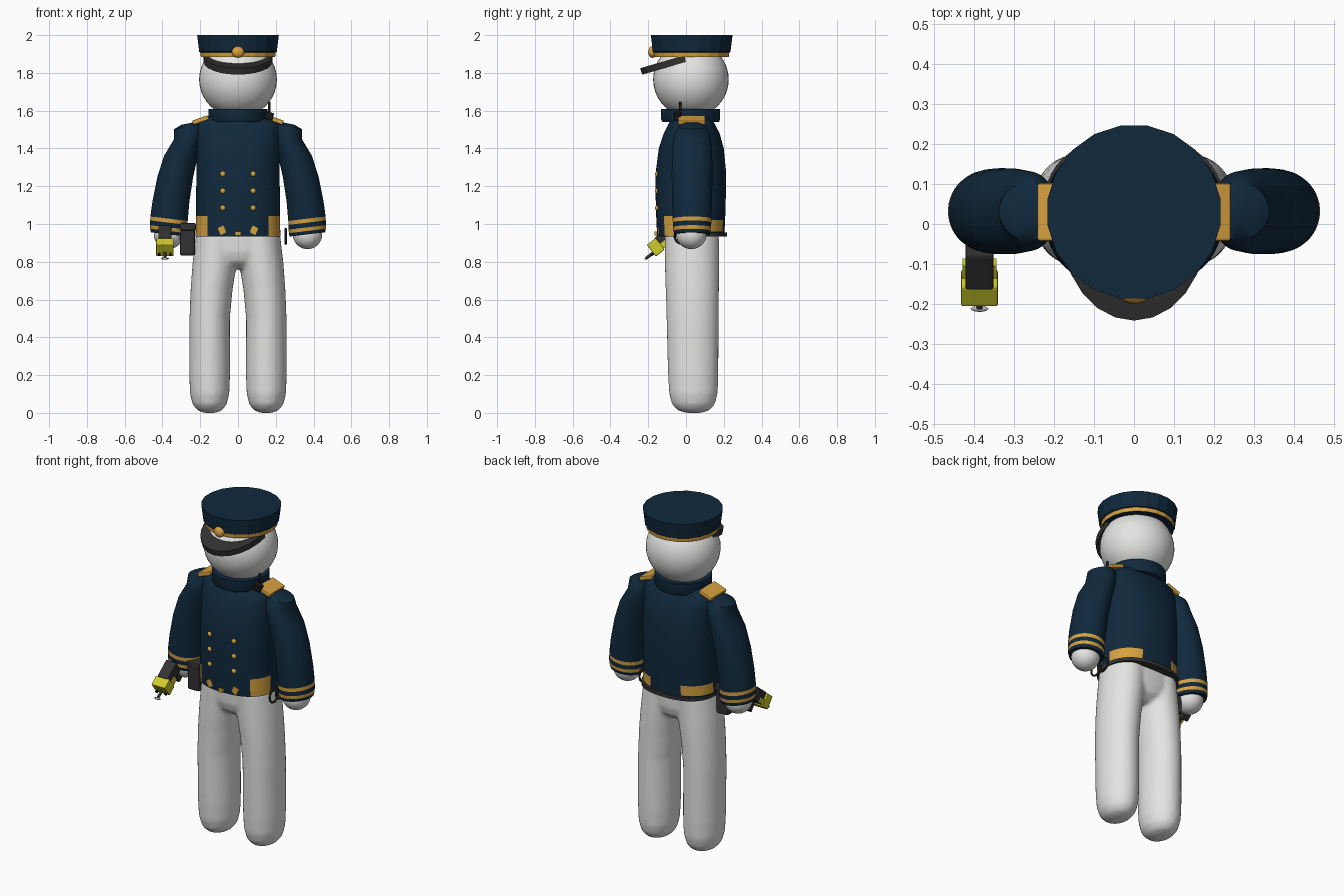
import bpy, bmesh, math
from mathutils import Matrix, Vector

cube = bpy.data.objects.get("Cube")
if cube:
    bpy.data.objects.remove(cube, do_unlink=True)


def material(name, r, g, b):
    m = bpy.data.materials.new(name)
    m.use_nodes = True
    m.diffuse_color = (r, g, b, 1)
    bsdf = next(n for n in m.node_tree.nodes if n.type == "BSDF_PRINCIPLED")
    bsdf.inputs["Base Color"].default_value = (r, g, b, 1)
    bsdf.inputs["Roughness"].default_value = 0.7
    return m


NAVY = material("navy cloth", 0.005, 0.022, 0.046)
GOLD = material("gold trim", 0.68, 0.36, 0.05)
WHITE = material("off white", 0.78, 0.78, 0.77)
GREY = material("dark grey", 0.032, 0.032, 0.032)
BLACK = material("black", 0.009, 0.009, 0.01)
YELLOW = material("yellow plastic", 0.62, 0.6, 0.025)
SILVER = material("silver", 0.5, 0.5, 0.5)


def finish(name, bm, mats, smooth=40):
    bmesh.ops.recalc_face_normals(bm, faces=bm.faces[:])
    mesh = bpy.data.meshes.new(name)
    bm.to_mesh(mesh)
    bm.free()
    for m in mats:
        mesh.materials.append(m)
    ob = bpy.data.objects.new(name, mesh)
    bpy.context.collection.objects.link(ob)
    if smooth:
        bpy.ops.object.select_all(action="DESELECT")
        ob.select_set(True)
        bpy.context.view_layer.objects.active = ob
        bpy.ops.object.shade_smooth_by_angle(angle=math.radians(smooth))
    return ob


def oval(a, rx, ry, power):
    c, s = math.cos(a), math.sin(a)
    return (math.copysign(abs(c) ** (2 / power), c) * rx,
            math.copysign(abs(s) ** (2 / power), s) * ry)


def add_loft(bm, rings, n=48, power=2.0, tilt=None, rule=None):
    """Skin horizontal ovals given as (z, cx, cy, rx, ry)."""
    loops = []
    for z, cx, cy, rx, ry in rings:
        slope = tilt(z) if tilt else 0
        loop = []
        for i in range(n):
            x, y = oval(2 * math.pi * (i + 0.5) / n, rx, ry, power)
            loop.append(bm.verts.new((cx + x, cy + y, z + slope * x)))
        loops.append(loop)
    for k, (a, b) in enumerate(zip(loops, loops[1:])):
        for i in range(n):
            j = (i + 1) % n
            f = bm.faces.new((a[i], a[j], b[j], b[i]))
            if rule:
                f.material_index = rule(k, f.calc_center_median())
    bm.faces.new(loops[0])
    bm.faces.new(loops[-1])


def loft(name, rings, mats, smooth=40, **kw):
    bm = bmesh.new()
    add_loft(bm, rings, **kw)
    return finish(name, bm, mats, smooth)


def ball(name, loc, scale, mat, seg=32):
    bm = bmesh.new()
    bmesh.ops.create_uvsphere(bm, u_segments=seg, v_segments=seg // 2, radius=1,
                              matrix=Matrix.LocRotScale(Vector(loc), None, Vector(scale)))
    return finish(name, bm, [mat], 60)


def box(name, loc, size, mat, rot=(0, 0, 0), bevel=0.0):
    bm = bmesh.new()
    bmesh.ops.create_cube(bm, size=1, matrix=Matrix.Diagonal((*size, 1)))
    if bevel:
        bmesh.ops.bevel(bm, geom=bm.edges[:], offset=bevel, segments=2, profile=0.5, affect="EDGES")
    ob = finish(name, bm, [mat], 0)
    ob.location, ob.rotation_euler = loc, rot
    return ob


def rod(name, loc, radius, length, mat, rot=(0, 0, 0)):
    bm = bmesh.new()
    bmesh.ops.create_cone(bm, cap_ends=True, segments=12, radius1=radius, radius2=radius, depth=length)
    ob = finish(name, bm, [mat])
    ob.location, ob.rotation_euler = loc, rot
    return ob


# Trousers: two legs and a pelvis fused into one soft surface
bm = bmesh.new()
LEG = [(0, .15, .03, .04), (.014, .15, .066, .085), (.045, .15, .09, .113),
       (.1, .15, .104, .128), (.2, .15, .108, .133), (.5, .15, .107, .138),
       (.65, .14, .111, .141), (.72, .132, .114, .143), (.8, .122, .118, .144),
       (.95, .108, .114, .144)]
for side in (1, -1):
    add_loft(bm, [(z, side * cx, .04 - .01 * z, rx, ry) for z, cx, rx, ry in LEG])
add_loft(bm, [(.765, 0, .032, .06, .08), (.8, 0, .032, .14, .125),
              (.85, 0, .031, .232, .14), (.95, 0, .03, .222, .145)], power=2.3)
trousers = finish("trousers", bm, [WHITE])
remesh = trousers.modifiers.new("fuse", "REMESH")
remesh.mode, remesh.voxel_size, remesh.use_smooth_shade = "VOXEL", 0.012, True
soften = trousers.modifiers.new("soften", "SMOOTH")
soften.factor, soften.iterations = 0.5, 6


# Jacket, with gold tabs on the front and back of the hem
def hem_colour(k, c):
    front = k in (0, 1, 2) and c.y < 0 and abs(c.x) > .165
    back = k == 1 and c.y > .06 and abs(c.x) > .1
    return 1 if front or back else 0


POWER = 2.4
loft("jacket", [(.937, 0, .025, .224, .178), (.96, 0, .025, .224, .179),
                (1.02, 0, .025, .223, .182), (1.043, 0, .025, .222, .183),
                (1.15, 0, .025, .222, .186), (1.27, 0, .026, .22, .187),
                (1.4, 0, .028, .22, .172), (1.48, 0, .03, .225, .148),
                (1.53, 0, .03, .222, .122), (1.56, 0, .03, .185, .104),
                (1.58, 0, .03, .14, .09)], [NAVY, GOLD], n=72, power=POWER, rule=hem_colour)
loft("collar", [(.0 + z, 0, .025, r, r) for z, r in ((1.54, .15), (1.555, .157), (1.61, .157))],
     [NAVY], n=32)
loft("belt", [(.934, 0, .036, .226, .182), (.955, 0, .036, .226, .182)], [GREY], power=POWER)
box("buckle", (0, -.157, .95), (.03, .02, .02), GOLD)


def chest_y(x):
    return .026 - .185 * (1 - (abs(x) / .221) ** POWER) ** (1 / POWER)


for side, word in ((1, "left"), (-1, "right")):
    x = side * .08
    for i, z in enumerate((1.265, 1.175, 1.085)):
        ball(f"{word}_button_{i + 1}", (x, chest_y(x), z), (.015, .012, .015), GOLD, 12)
    box(f"{word}_hem_tab", (side * .085, chest_y(x) + .006, .967), (.035, .008, .04), GOLD,
        (0, side * .5, 0))

    # Sleeve with two cuff stripes, rounded shoulder
    arm = [(.945, .367, .094, .094), (.963, .367, .098, .099), (.982, .367, .099, .101),
           (1.007, .366, .099, .102), (1.028, .365, .099, .103), (1.12, .355, .098, .106),
           (1.25, .332, .095, .108), (1.36, .302, .09, .107), (1.45, .265, .073, .1),
           (1.48, .262, .076, .092), (1.518, .26, .078, .072), (1.535, .25, .05, .035)]
    loft(f"{word}_sleeve", [(z, side * cx, .032, rx, ry) for z, cx, rx, ry in arm], [NAVY, GOLD],
         tilt=lambda z, s=side: s * (.12 if z < 1.1 else -.2 if z > 1.46 else 0),
         rule=lambda k, c: int(k in (1, 3)))
    ball(f"{word}_hand", (side * .368, .028, .945), (.078, .08, .078), WHITE)
    box(f"{word}_epaulette", (side * .198, .03, 1.55), (.088, .145, .024), GOLD,
        (0, side * .35, 0), .006)

# Head and cap
ball("head", (0, .026, 1.765), (.206, .2, .2), WHITE, 40)
loft("cap", [(1.885, 0, .03, .199, .199), (1.908, 0, .03, .202, .202), (1.912, 0, .03, .208, .208),
             (2.0, 0, .03, .219, .219)], [NAVY, GOLD], smooth=0, n=20,
     rule=lambda k, c: int(k == 0))
ball("cap_badge", (0, -.178, 1.91), (.033, .022, .031), GOLD, 16)

# Sloping half-oval peak
bm = bmesh.new()
rim = []
for i in range(13):
    a = math.pi + math.pi * i / 12
    x, y = .182 * math.cos(a), -.01 + .232 * math.sin(a)
    rim.append(bm.verts.new((x, y, 1.895 + .29 * y)))
face = bm.faces.new(rim)
extruded = bmesh.ops.extrude_face_region(bm, geom=[face])["geom"]
bmesh.ops.translate(bm, vec=(0, .01, -.034),
                    verts=[v for v in extruded if isinstance(v, bmesh.types.BMVert)])
finish("cap_peak", bm, [GREY], 0)

# Shoulder radio
box("radio", (.165, -.045, 1.572), (.045, .035, .04), BLACK, (0, .25, 0), .004)
rod("radio_antenna", (.165, -.03, 1.61), .007, .07, BLACK)

# Hip holster on the right, cuff rings on the left
box("holster", (-.268, .0, .915), (.08, .09, .165), GREY, bevel=.012)
box("holster_flap", (-.266, -.002, .985), (.086, .098, .04), GREY, bevel=.008)
for i in range(2):
    bpy.ops.mesh.primitive_torus_add(major_segments=24, minor_segments=8, major_radius=.04,
                                     minor_radius=.006, rotation=(0, math.pi / 2, 0),
                                     location=(.253, -.02 + .06 * i, .935))
    ring = bpy.context.object
    ring.name = f"restraint_ring_{i + 1}"
    ring.data.materials.append(GREY)
    bpy.ops.object.shade_smooth_by_angle()

# Stun device in the right hand, pointing forward and down
PITCH = math.radians(38)
AIM = Matrix.Rotation(PITCH, 3, "X")
ORIGIN = Vector((-.387, -.16, .877))


def device(name, offset, size, mat, bevel=0.0):
    return box(name, ORIGIN + AIM @ Vector(offset), size, mat, (PITCH, 0, 0), bevel)


device("device_head", (0, 0, 0), (.092, .06, .078), YELLOW, .005)
device("device_body", (0, .08, .006), (.07, .11, .074), GREY, .006)
device("device_side_stripe", (0, .045, -.015), (.084, .05, .03), YELLOW)
device("device_grip", (0, .105, -.05), (.05, .045, .09), GREY, .006)
for side in (1, -1):
    device(f"device_prong_{side + 2}", (side * .03, -.034, -.02), (.012, .016, .012), BLACK)
rod("device_probe", ORIGIN + AIM @ Vector((0, -.05, -.015)), .008, .05, GREY,
    (PITCH + math.pi / 2, 0, 0))
ball("device_spark", ORIGIN + AIM @ Vector((0, -.078, -.015)), (.022, .008, .006), SILVER, 12)
